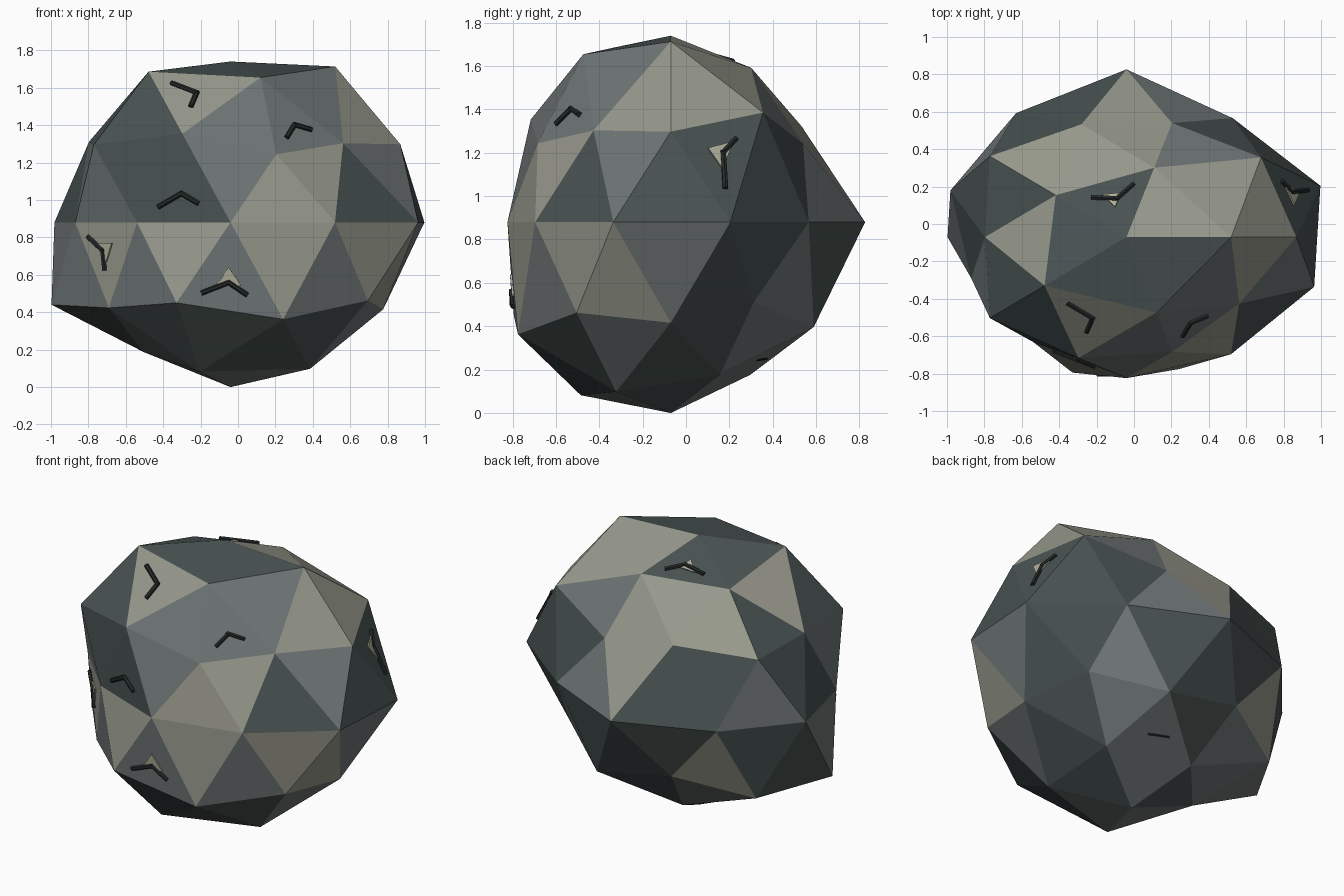
import bpy, math
from mathutils import Vector
from mathutils.bvhtree import BVHTree

if "Cube" in bpy.data.objects:
    bpy.data.objects.remove(bpy.data.objects["Cube"])


def material(name, rgb):
    m = bpy.data.materials.new(name)
    m.diffuse_color = (*rgb, 1)
    m.use_nodes = True
    m.node_tree.nodes["Principled BSDF"].inputs["Base Color"].default_value = m.diffuse_color
    return m


dark = material("dark_stone", (0.065, 0.085, 0.083))
mid = material("mid_stone", (0.16, 0.18, 0.18))
light = material("light_stone", (0.31, 0.315, 0.26))
crack_mat = material("crack", (0.018, 0.022, 0.022))
chip_mat = material("chip", (0.42, 0.41, 0.31))


def order(p):
    # top to bottom in rings, each ring going round by azimuth
    az = math.degrees(math.atan2(p.y, p.x))
    return (round(-p.z, 2), (az + 190) % 360)


# Boulder: an icosphere with one radius per vertex
radii = [0.935,
         1.03, 0.99, 1.065, 0.91, 0.89,
         0.89, 0.98, 0.875, 1.045, 0.915,
         1.01, 0.885, 1.015, 0.88, 1.01,
         0.873, 0.85, 0.925, 0.95, 1.055, 1.09, 0.965, 1.1, 1.005, 0.99,
         1.07, 1.045, 1.015, 0.895, 0.93,
         0.945, 1.07, 0.96, 1.0, 1.02,
         0.885, 1.02, 1.0, 0.9, 0.9,
         0.957]
tones = ("DDDLD" "LLMLL" "DDMMLLMLLD" "MDMLMDDLDD" "DDDDD" "MLDMM"
         "MLLDD" "LLMDD" "MMMMLDMDLD" "DDDDMDMDMM" "MDDMM" "MMDMD")

bpy.ops.mesh.primitive_ico_sphere_add(subdivisions=2, radius=1)
rock = bpy.context.object
rock.name = "boulder"
me = rock.data
for m in (dark, mid, light):
    me.materials.append(m)


def face_center(f):
    return sum((me.vertices[i].co for i in f.vertices), Vector()) / 3


for f, t in zip(sorted(me.polygons, key=lambda f: order(face_center(f))), tones):
    f.material_index = "DML".index(t)
for v, r in zip(sorted(me.vertices, key=lambda v: order(v.co)), radii):
    d = v.co * r
    v.co = Vector((-0.04 + d.x, -0.07 + d.y * 0.815, 0.88 + d.z * 0.92))
me.update()

tree = BVHTree.FromPolygons([v.co.copy() for v in me.vertices],
                            [tuple(f.vertices) for f in me.polygons])


def on_surface(view, a, b, lift):
    # project a point seen in one of the grid views onto the boulder
    start, d = {"front": ((a, -3, b), (0, 1, 0)),
                "right": ((3, a, b), (-1, 0, 0)),
                "top": ((a, b, 3), (0, 0, -1))}[view]
    co, n, _, _ = tree.ray_cast(Vector(start), Vector(d))
    return co + n * lift, n


def bar(name, p, q, r=0.014):
    bpy.ops.mesh.primitive_cylinder_add(vertices=6, radius=r, depth=(q - p).length + r,
                                        location=(p + q) / 2)
    o = bpy.context.object
    o.name = name
    o.rotation_euler = (q - p).to_track_quat("Z", "Y").to_euler()
    o.data.materials.append(crack_mat)


def chip(name, view, pts):
    # thin triangular flake lying on the face
    top = [on_surface(view, a, b, 0.008)[0] for a, b in pts]
    low = [on_surface(view, a, b, -0.01)[0] for a, b in pts]
    m = bpy.data.meshes.new(name)
    m.from_pydata(top + low, [], [(0, 1, 2), (5, 4, 3), (0, 3, 4, 1),
                                  (1, 4, 5, 2), (2, 5, 3, 0)])
    m.materials.append(chip_mat)
    bpy.context.collection.objects.link(bpy.data.objects.new(name, m))


# Chevron cracks: three points each
cracks = [("front", (-0.35, 1.62), (-0.22, 1.57), (-0.25, 1.50)),
          ("front", (0.26, 1.335), (0.30, 1.40), (0.385, 1.375)),
          ("front", (-0.42, 0.965), (-0.30, 1.035), (-0.215, 0.985)),
          ("front", (-0.795, 0.80), (-0.72, 0.73), (-0.71, 0.63)),
          ("front", (-0.19, 0.505), (-0.05, 0.56), (0.045, 0.495)),
          ("right", (0.225, 1.26), (0.17, 1.20), (0.18, 1.04)),
          ("top", (-0.22, 0.14), (-0.09, 0.135), (-0.005, 0.21))]
for i, (view, *pts) in enumerate(cracks):
    p, q, s = [on_surface(view, a, b, 0.006)[0] for a, b in pts]
    bar(f"crack_{i}_a", p, q)
    bar(f"crack_{i}_b", q, s)

# Mostly buried crack on the lower back
bar("crack_low", on_surface("right", 0.33, 0.245, -0.004)[0],
    on_surface("right", 0.37, 0.25, -0.004)[0], 0.01)

# Light flakes beside some cracks
chip("chip_left", "front", [(-0.76, 0.77), (-0.70, 0.67), (-0.67, 0.77)])
chip("chip_front", "front", [(-0.115, 0.54), (0.02, 0.54), (-0.05, 0.64)])
chip("chip_right", "right", [(0.10, 1.22), (0.17, 1.12), (0.215, 1.25)])
chip("chip_top", "top", [(-0.17, 0.155), (-0.10, 0.09), (-0.07, 0.165)])
